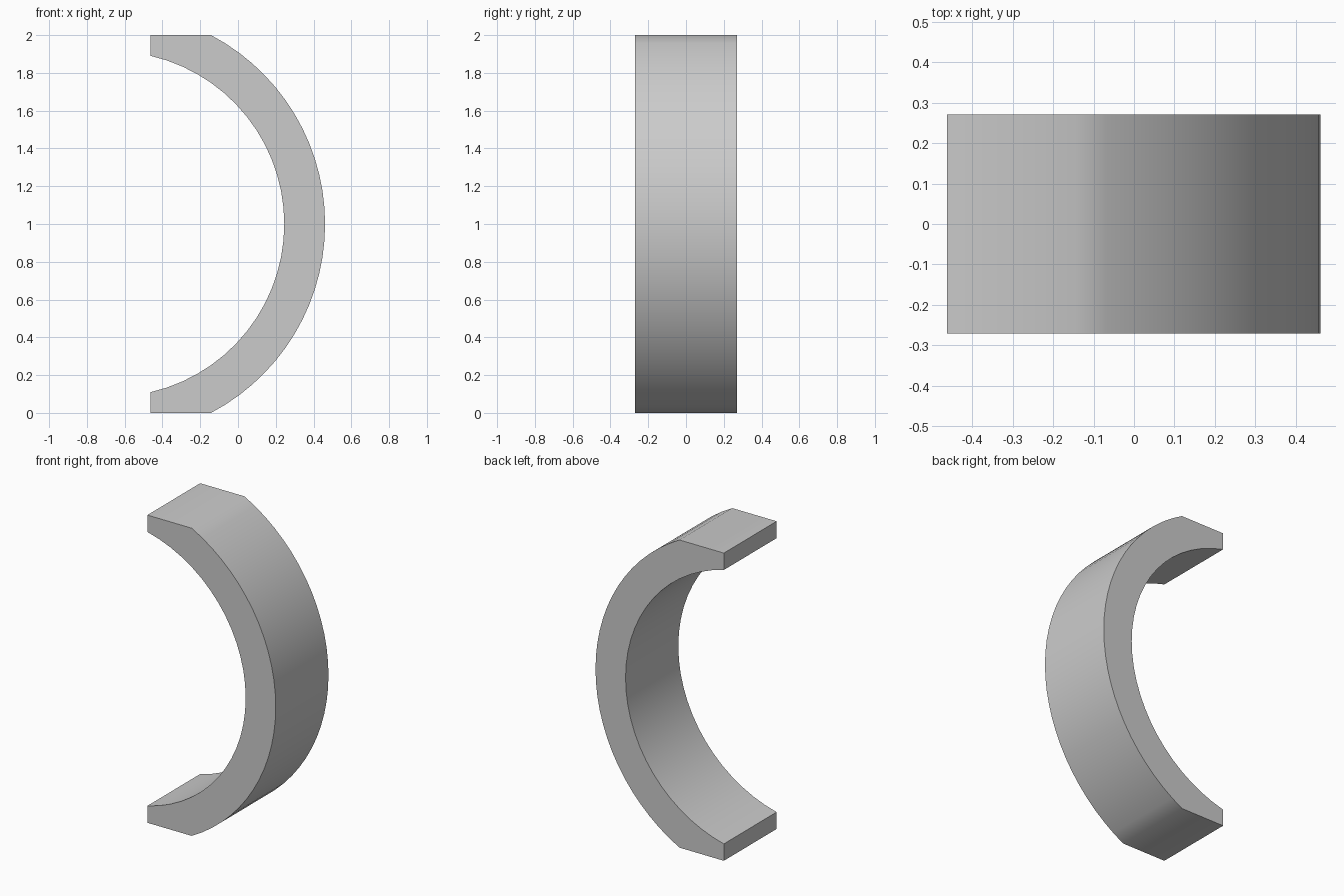
import bpy, bmesh
from math import sin, cos, asin, acos, pi, radians

cube = bpy.data.objects.get("Cube")
if cube:
    bpy.data.objects.remove(cube, do_unlink=True)

CENTRE_X, CENTRE_Z = -0.669, 1.0
OUTER, INNER = 1.13, 0.914
LEFT_X, HALF_DEPTH = -0.462, 0.271
SEGMENTS = 28

grey = bpy.data.materials.new("plain grey")
grey.use_nodes = True
colour = (0.6, 0.6, 0.6, 1)
grey.diffuse_color = colour
grey.node_tree.nodes["Principled BSDF"].inputs["Base Color"].default_value = colour


def arc(radius, start, end):
    """Points along an arc in the x-z plane."""
    angles = [start + (end - start) * i / SEGMENTS for i in range(SEGMENTS + 1)]
    return [(CENTRE_X + radius * cos(a), CENTRE_Z + radius * sin(a)) for a in angles]


# Profile: outer arc cut flat at top and bottom, inner arc cut by the left ends
outer_half = asin(1 / OUTER)
inner_half = acos((LEFT_X - CENTRE_X) / INNER)
outer = arc(OUTER, -outer_half, outer_half)
inner = arc(INNER, inner_half, -inner_half)
profile = outer + [(LEFT_X, 2)] + inner + [(LEFT_X, 0)]

# Extrude the profile through the depth
bm = bmesh.new()
face = bm.faces.new([bm.verts.new((x, -HALF_DEPTH, z)) for x, z in profile])
result = bmesh.ops.extrude_face_region(bm, geom=[face], use_keep_orig=True)
moved = [v for v in result["geom"] if isinstance(v, bmesh.types.BMVert)]
bmesh.ops.translate(bm, verts=moved, vec=(0, 2 * HALF_DEPTH, 0))
bmesh.ops.recalc_face_normals(bm, faces=bm.faces)

mesh = bpy.data.meshes.new("half_ring_bracket")
bm.to_mesh(mesh)
bm.free()
mesh.materials.append(grey)
ring = bpy.data.objects.new("half_ring_bracket", mesh)
bpy.context.collection.objects.link(ring)

# Smooth the curved walls, keep the rims sharp
bpy.ops.object.select_all(action="DESELECT")
ring.select_set(True)
bpy.context.view_layer.objects.active = ring
bpy.ops.object.shade_smooth_by_angle(angle=radians(30))
